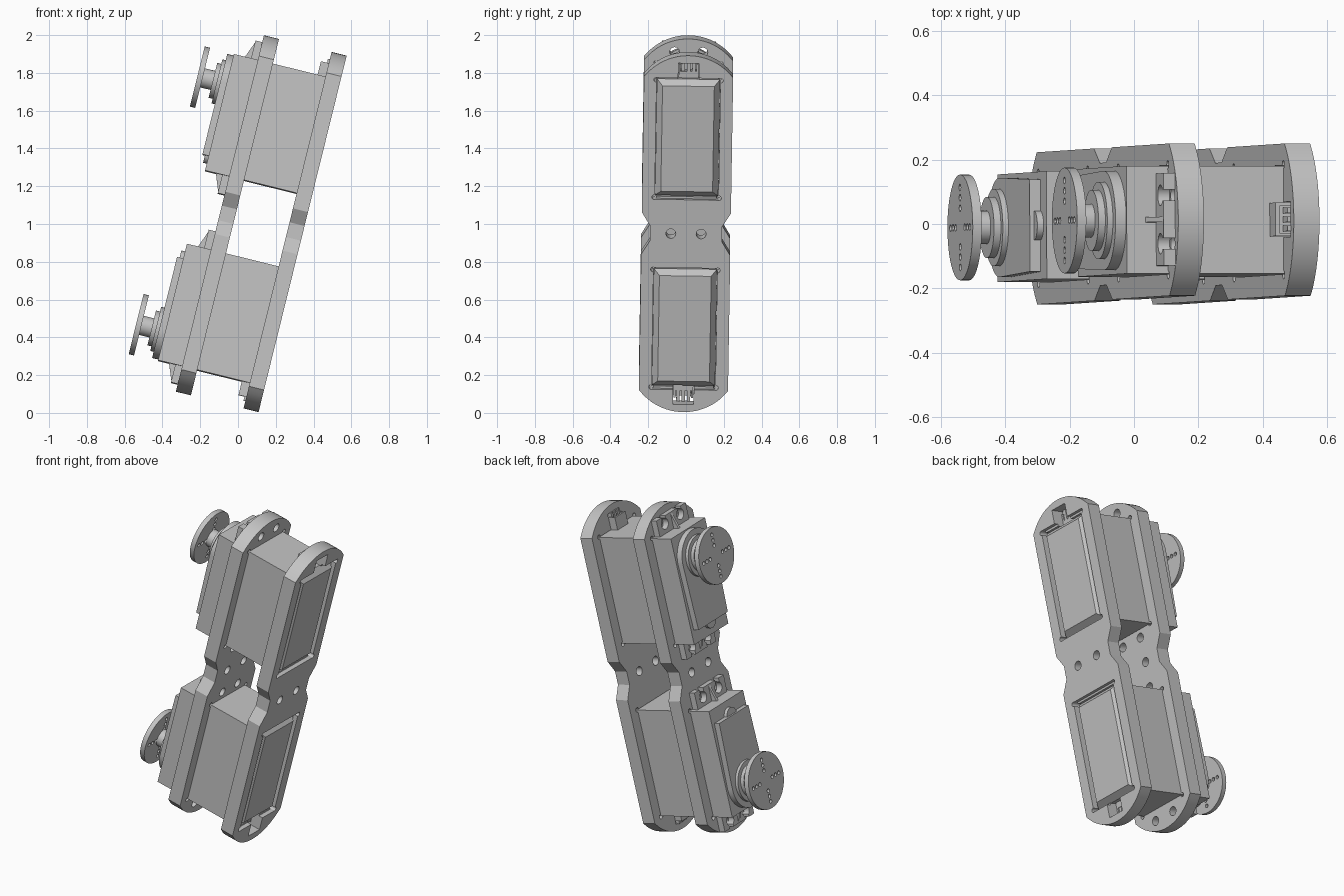
import bpy, bmesh, math
from mathutils import Matrix, Vector

if "Cube" in bpy.data.objects:
    bpy.data.objects.remove(bpy.data.objects["Cube"])

# Tilted frame: local x = plate normal, y = width, z = along the plates
L = Vector((0.240, 0.016, 0.971)).normalized()
N = Vector((0, 1, 0)).cross(L).normalized()
W = L.cross(N)
FRAME = Matrix.Translation((-0.056, 0, 1.046)) @ Matrix((N, W, L)).transposed().to_4x4()

gray = bpy.data.materials.new("light_gray")
gray.diffuse_color = (0.55, 0.55, 0.55, 1)
gray.use_nodes = True
gray.node_tree.nodes["Principled BSDF"].inputs["Base Color"].default_value = gray.diffuse_color


def finish(name, bm):
    bmesh.ops.recalc_face_normals(bm, faces=bm.faces)
    me = bpy.data.meshes.new(name)
    bm.to_mesh(me)
    bm.free()
    me.materials.append(gray)
    ob = bpy.data.objects.new(name, me)
    bpy.context.collection.objects.link(ob)
    return ob


def smooth(ob):
    for o in bpy.context.selected_objects:
        o.select_set(False)
    ob.select_set(True)
    bpy.context.view_layer.objects.active = ob
    bpy.ops.object.shade_smooth_by_angle(angle=math.radians(25))
    return ob


def prism(name, pts, n0, n1, inset=0.0):
    """Extrude a (width, length) outline along the normal, optionally tapering."""
    bm = bmesh.new()
    cw = sum(p[0] for p in pts) / len(pts)
    cu = sum(p[1] for p in pts) / len(pts)
    a = [bm.verts.new((n0, w, u)) for w, u in pts]
    b = [bm.verts.new((n1, w - math.copysign(inset, w - cw),
                       u - math.copysign(inset, u - cu))) for w, u in pts]
    bm.faces.new(a)
    bm.faces.new(b)
    for i in range(len(pts)):
        j = (i + 1) % len(pts)
        bm.faces.new((a[i], a[j], b[j], b[i]))
    return finish(name, bm)


def rect(w0, w1, u0, u1):
    return [(w0, u0), (w1, u0), (w1, u1), (w0, u1)]


def box(name, n0, n1, w0, w1, u0, u1):
    return prism(name, rect(w0, w1, u0, u1), n0, n1)


def discs(name, centres, r, n0, n1, seg=32):
    """Cylinders along the normal at (width, length) centres."""
    bm = bmesh.new()
    for w, u in centres:
        m = Matrix.Translation(((n0 + n1) / 2, w, u)) @ Matrix.Rotation(math.pi / 2, 4, 'Y')
        bmesh.ops.create_cone(bm, cap_ends=True, segments=seg, radius1=r, radius2=r,
                              depth=abs(n1 - n0), matrix=m)
    return finish(name, bm)


def cut(ob, cutters):
    """Subtract the cutters one by one and bake the result."""
    for c in cutters:
        m = ob.modifiers.new("cut", 'BOOLEAN')
        m.operation, m.solver, m.object = 'DIFFERENCE', 'EXACT', c
    dg = bpy.context.evaluated_depsgraph_get()
    me = bpy.data.meshes.new_from_object(ob.evaluated_get(dg))
    ob.modifiers.clear()
    ob.data = me
    for c in cutters:
        bpy.data.objects.remove(c)
    return smooth(ob)


# Side plate outline: arched ends, waist notches in the middle
R, HALF, SHOULDER, END = 0.294, 0.236, 0.855, 0.972
right = [(0.19, 0.04), (HALF, 0.115), (HALF, SHOULDER)]
t0 = math.asin(HALF / R)
arc = [(R * math.sin(t0 * (1 - i / 12)), END - R + R * math.cos(t0 * (1 - i / 12)))
       for i in range(1, 24)]
upper = right + arc + [(-w, u) for w, u in reversed(right)]
outline = upper + [(-w, -u) for w, u in upper]

T = 0.041
for name, n, cable in (("horn_side_plate", 0.0, False), ("cable_side_plate", 0.369, True)):
    plate = prism(name, outline, n - T, n + T)
    a, b = n - 0.1, n + 0.1
    holes = [(-0.08, 0), (0.08, 0)]
    if not cable:
        holes += [(w, s * u) for s in (1, -1) for u in (0.15, 0.9) for w in (-0.075, 0.075)]
    cutters = [discs("c", holes, 0.026, a, b, 20)]
    for s in (1, -1):
        cutters.append(box("c", a, b, -0.169, 0.169, *sorted((s * 0.197, s * 0.838))))
        # rounded corner reliefs
        corners = [(w, s * u) for w in (-0.171, 0.171) for u in (0.197, 0.838)]
        cutters.append(discs("c", corners, 0.013, a, b, 16))
        if cable:  # shallow end grooves and connector opening
            for u in (0.196, 0.84):
                cutters.append(box("c", 0.385, b, -0.171, 0.171,
                                   s * u - 0.01, s * u + 0.01))
            cutters.append(box("c", a, b, -0.055, 0.055, *sorted((s * 0.83, s * 0.93))))
    cut(plate, cutters)

U = 0.675  # shaft position along the plate
FLIP = Matrix.Rotation(math.pi, 4, 'X')
for tag, flip in (("upper", False), ("lower", True)):
    parts = []

    # Motor case with bevelled base cover
    parts.append(box(tag + "_motor_case", -0.172, 0.372, -0.167, 0.167, 0.2, 0.835))
    parts.append(prism(tag + "_base_cover", rect(-0.167, 0.167, 0.2, 0.835),
                       0.372, 0.408, 0.03))

    # Mounting ears with open screw slots
    ears = box(tag + "_mounting_ears", -0.078, -T, -0.143, 0.143, 0.1, 0.932)
    spots = [(w, u) for u in (0.15, 0.89) for w in (-0.075, 0.075)]
    slots = [box("c", -0.2, 0.1, w - 0.017, w + 0.017, u0, u0 + 0.06)
             for w in (-0.075, 0.075) for u0 in (0.085, 0.89)]
    parts.append(cut(ears, [discs("c", spots, 0.032, -0.2, 0.1, 24)] + slots))

    # Triangular ribs bracing the ears
    for i, (u0, u1) in enumerate(((0.2, 0.11), (0.835, 0.922))):
        bm = bmesh.new()
        f = bm.faces.new([bm.verts.new((n, -0.008, u)) for n, u in
                          ((-0.078, u0), (-0.078, u1), (-0.112, u0))])
        ext = bmesh.ops.extrude_face_region(bm, geom=[f])["geom"]
        bmesh.ops.translate(bm, vec=(0, 0.016, 0),
                            verts=[v for v in ext if isinstance(v, bmesh.types.BMVert)])
        parts.append(finish(f"{tag}_ear_rib_{i + 1}", bm))

    # Gearbox cover with a rounded end, and its half-round clip
    cover = [(-0.143, 0.28), (0.143, 0.28)]
    cover += [(0.154 * math.cos(math.pi * i / 24), U + 0.154 * math.sin(math.pi * i / 24))
              for i in range(25)]
    parts.append(smooth(prism(tag + "_gearbox_cover", cover, -0.172, -0.206)))
    parts.append(smooth(discs(tag + "_cover_clip", [(0, 0.285)], 0.046, -0.165, -0.192)))

    # Stepped collar, shaft and drilled horn disc
    for nm, r, n0, n1 in (("collar_wide", 0.12, -0.2, -0.224),
                          ("collar_narrow", 0.095, -0.22, -0.246),
                          ("shaft", 0.052, -0.24, -0.305)):
        parts.append(smooth(discs(f"{tag}_{nm}", [(0, U)], r, n0, n1, 40)))
    drill = [(d * math.cos(k * math.pi / 2), U + d * math.sin(k * math.pi / 2))
             for k in range(4) for d in (0.06, 0.092, 0.124)]
    horn = discs(tag + "_horn_disc", [(0, U)], 0.164, -0.302, -0.331, 48)
    parts.append(cut(horn, [discs("c", drill, 0.011, -0.4, -0.25, 12)]))

    # Cable connector: open socket with three pins
    socket = box(tag + "_connector", 0.285, 0.345, -0.052, 0.052, 0.83, 0.91)
    parts.append(cut(socket, [box("c", 0.298, 0.4, -0.042, 0.042, 0.87, 0.95)]))
    for i, w in enumerate((-0.028, 0, 0.028)):
        parts.append(box(f"{tag}_pin_{i + 1}", 0.318, 0.342, w - 0.009, w + 0.009, 0.865, 0.932))

    if flip:
        for p in parts:
            p.data.transform(FLIP)

# Stand the assembly in its tilted pose
for ob in bpy.context.scene.objects:
    ob.data.transform(FRAME)
